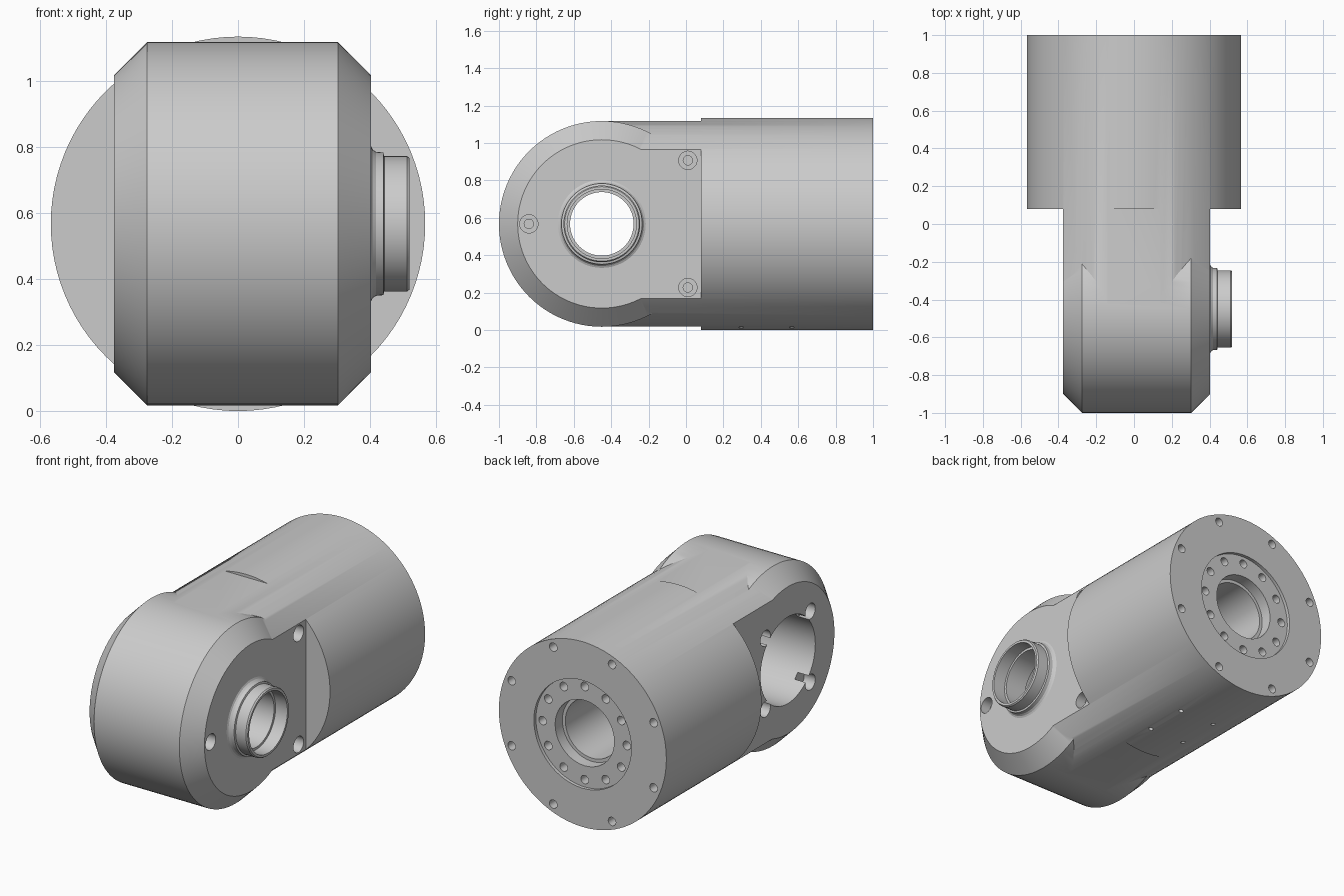
import bpy, bmesh, math
from mathutils import Vector

if "Cube" in bpy.data.objects:
    bpy.data.objects.remove(bpy.data.objects["Cube"])

CZ = 0.567            # height of both axes
PY = -0.45            # pivot axis position in y
LEFT, RIGHT = -0.375, 0.403


def make_object(name, bm):
    bmesh.ops.recalc_face_normals(bm, faces=bm.faces)
    mesh = bpy.data.meshes.new(name)
    bm.to_mesh(mesh)
    bm.free()
    obj = bpy.data.objects.new(name, mesh)
    bpy.context.collection.objects.link(obj)
    return obj


def lathe(name, profile, axis, centre, n=32):
    """Solid of revolution; profile is (position along axis, radius)."""
    bm = bmesh.new()
    rings = []
    for t, r in profile:
        ring = []
        for i in range(n):
            a = 2 * math.pi * i / n
            c, s = r * math.cos(a), r * math.sin(a)
            p = {'x': (t, c, s), 'y': (c, t, s), 'z': (c, s, t)}[axis]
            ring.append(bm.verts.new(Vector(p) + Vector(centre)))
        rings.append(ring)
    for a, b in zip(rings, rings[1:]):
        for i in range(n):
            j = (i + 1) % n
            bm.faces.new((a[i], a[j], b[j], b[i]))
    bm.faces.new(rings[0])
    bm.faces.new(rings[-1])
    return make_object(name, bm)


def box(name, lo, hi):
    bm = bmesh.new()
    bmesh.ops.create_cube(bm, size=1)
    for v in bm.verts:
        v.co = [l + (c + 0.5) * (h - l) for l, h, c in zip(lo, hi, v.co)]
    return make_object(name, bm)


def combine(target, other, operation='DIFFERENCE'):
    other.hide_render = True
    mod = target.modifiers.new('combine', 'BOOLEAN')
    mod.operation, mod.solver, mod.object = operation, 'EXACT', other
    bpy.context.view_layer.objects.active = target
    bpy.ops.object.modifier_apply(modifier=mod.name)
    bpy.data.objects.remove(other)


# main barrel, running forward into the head
housing = lathe('joint_housing', [(PY, 0.567), (1.0, 0.567)], 'y', (0, 0, CZ), 96)

# flats that narrow the neck on four sides
front, step = -1.2, 0.08
combine(housing, box('left_flat', (-1, front, -1), (LEFT, step, 2)))
combine(housing, box('right_flat', (RIGHT, front, -1), (1, step, 2)))
combine(housing, box('top_flat', (-1, front, CZ + 0.549), (1, step, 2)))
combine(housing, box('bottom_flat', (-1, front, -1), (1, step, CZ - 0.549)))

# chamfered round head across the barrel
head = lathe('head', [(LEFT, 0.45), (LEFT + 0.1, 0.55), (RIGHT - 0.1, 0.55),
                      (RIGHT, 0.45)], 'x', (0, PY, CZ), 96)
combine(housing, head, 'UNION')

# stepped bearing boss with a filleted foot
boss = lathe('bearing_boss', [(0.35, 0.235), (0.403, 0.235), (0.408, 0.225), (0.418, 0.218),
                              (0.44, 0.216), (0.443, 0.205), (0.512, 0.205),
                              (0.52, 0.199)], 'x', (0, PY, CZ), 64)
combine(housing, boss, 'UNION')

# rear recess, bore and channel into the head
combine(housing, lathe('rear_bore', [(1.1, 0.33), (0.98, 0.33), (0.98, 0.2), (0.91, 0.2),
                                     (0.91, 0.18), (PY, 0.18)], 'y', (0, 0, CZ), 64))

# pivot cavity and through bore
combine(housing, lathe('pivot_bore', [(-0.5, 0.265), (0.3, 0.265), (0.3, 0.17), (0.44, 0.17),
                                      (0.44, 0.185), (0.6, 0.185)], 'x', (0, PY, CZ), 64))

# bolt circles on the rear face
for count, radius, start, depth_y in ((8, 0.52, 22.5, 0.93), (12, 0.285, 0, 0.91)):
    for i in range(count):
        a = math.radians(start + 360 * i / count)
        pos = (radius * math.cos(a), 0, CZ + radius * math.sin(a))
        combine(housing, lathe('rear_bolt_hole', [(depth_y, 0.026), (1.1, 0.026)], 'y', pos, 16))

# counterbored holes on the right face
for y, z in ((-0.84, CZ), (0.01, CZ + 0.34), (0.01, CZ - 0.34)):
    combine(housing, lathe('right_bolt_hole', [(0.26, 0.025), (0.34, 0.025), (0.34, 0.049),
                                               (0.5, 0.049)], 'x', (0, y, z), 20))

# holes around the left opening, and small holes under the barrel
for i in (-1, 1):
    for j in (-1, 1):
        combine(housing, lathe('left_bolt_hole', [(-0.5, 0.048), (-0.3, 0.048)], 'x',
                               (0, PY + 0.217 * i, CZ + 0.217 * j), 20))
        combine(housing, lathe('bottom_hole', [(-0.1, 0.013), (0.1, 0.013)], 'z',
                               (0.12 * i, 0.43 + 0.135 * j, 0), 12))

bpy.ops.object.select_all(action='DESELECT')
housing.select_set(True)
bpy.context.view_layer.objects.active = housing
bpy.ops.object.shade_smooth_by_angle(angle=math.radians(25))
